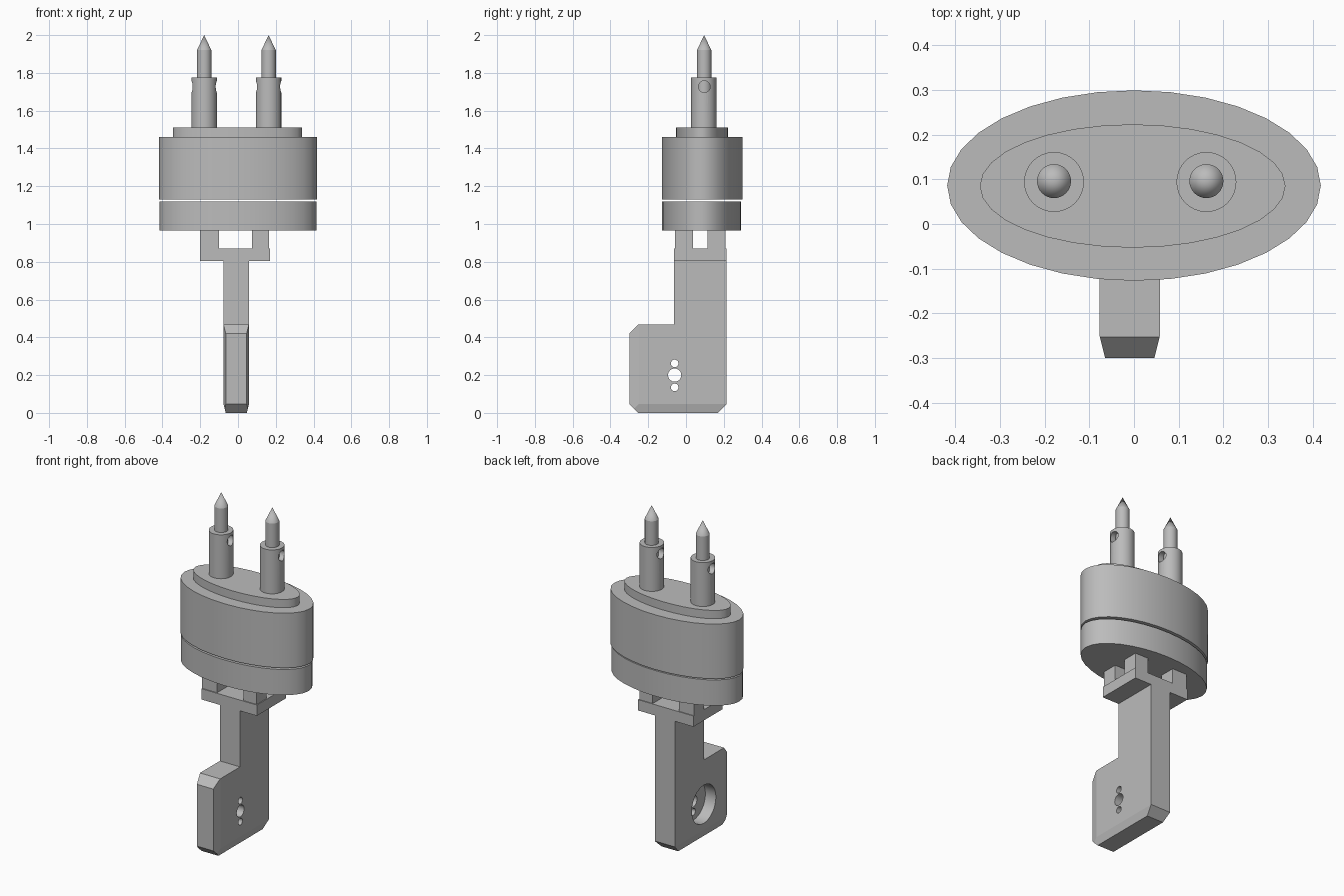
import bpy
import bmesh
from math import pi, radians
from mathutils import Matrix, Vector

cube = bpy.data.objects.get("Cube")
if cube:
    bpy.data.objects.remove(cube, do_unlink=True)

grey = bpy.data.materials.new("plain_grey")
grey.use_nodes = True
grey.diffuse_color = (0.5, 0.5, 0.5, 1)
grey.node_tree.nodes["Principled BSDF"].inputs["Base Color"].default_value = (0.5, 0.5, 0.5, 1)


def finish(name, bm, smooth=False):
    bmesh.ops.recalc_face_normals(bm, faces=bm.faces)
    mesh = bpy.data.meshes.new(name)
    bm.to_mesh(mesh)
    bm.free()
    mesh.materials.append(grey)
    obj = bpy.data.objects.new(name, mesh)
    bpy.context.collection.objects.link(obj)
    if smooth:
        activate(obj)
        bpy.ops.object.shade_smooth_by_angle(angle=radians(35))
    return obj


def activate(obj):
    bpy.ops.object.select_all(action="DESELECT")
    obj.select_set(True)
    bpy.context.view_layer.objects.active = obj


def box_mesh(low, high):
    low, high = Vector(low), Vector(high)
    bm = bmesh.new()
    bmesh.ops.create_cube(bm, size=1)
    bmesh.ops.scale(bm, vec=high - low, verts=bm.verts)
    bmesh.ops.translate(bm, vec=(low + high) / 2, verts=bm.verts)
    return bm


def oval(name, x, y, rx, ry, z0, z1, top=1.0, segments=32):
    """Upright elliptical cylinder, or a cone when top is 0."""
    bm = bmesh.new()
    bmesh.ops.create_cone(bm, cap_ends=True, segments=segments, radius1=1,
                          radius2=top, depth=z1 - z0)
    bmesh.ops.scale(bm, vec=(rx, ry, 1), verts=bm.verts)
    bmesh.ops.translate(bm, vec=(x, y, (z0 + z1) / 2), verts=bm.verts)
    return finish(name, bm, True)


def drill(obj, x0, x1, y, z, radius):
    """Cut a round hole along x from x0 to x1."""
    bm = bmesh.new()
    place = Matrix.Translation(((x0 + x1) / 2, y, z)) @ Matrix.Rotation(pi / 2, 4, "Y")
    bmesh.ops.create_cone(bm, cap_ends=True, segments=32, radius1=radius,
                          radius2=radius, depth=x1 - x0, matrix=place)
    cutter = finish("hole_cutter", bm)
    cutter.hide_render = True
    mod = obj.modifiers.new("hole", "BOOLEAN")
    mod.operation, mod.solver, mod.object = "DIFFERENCE", "EXACT", cutter
    activate(obj)
    bpy.ops.object.modifier_apply(modifier=mod.name)
    bpy.data.objects.remove(cutter, do_unlink=True)


# Oval housing: base, main body and raised top plate
oval("housing_base", 0, 0.083, 0.415, 0.209, 0.965, 1.12)
oval("housing_body", 0, 0.086, 0.418, 0.213, 1.13, 1.46)
oval("top_plate", -0.003, 0.085, 0.342, 0.138, 1.46, 1.51)

# Two pointed pins, each in a cross-drilled sleeve
for side, x in (("right", -0.179), ("left", 0.162)):
    sleeve = oval(side + "_sleeve", x, 0.094, 0.067, 0.067, 1.505, 1.775)
    drill(sleeve, x - 0.1, x + 0.1, 0.097, 1.727, 0.031)
    activate(sleeve)
    bpy.ops.object.shade_smooth_by_angle(angle=radians(35))
    oval(side + "_pin", x, 0.096, 0.038, 0.038, 1.52, 1.92)
    oval(side + "_pin_tip", x, 0.096, 0.038, 0.038, 1.92, 2.0, top=0)

# Square bracket plate with four posts under the housing
finish("bracket_plate", box_mesh((-0.2, -0.063, 0.805), (0.17, 0.215, 0.87)))
for x0, x1, side in ((-0.2, -0.1, "right"), (0.075, 0.165, "left")):
    for y0, y1, end in ((-0.057, 0.037, "front"), (0.115, 0.21, "back")):
        finish(f"{end}_{side}_post", box_mesh((x0, y0, 0.87), (x1, y1, 0.965)))

# Stem
finish("stem", box_mesh((-0.077, -0.063, 0.467), (0.058, 0.215, 0.805)))

# Foot block: chamfered corners and tapered front and bottom edges
foot_bm = box_mesh((-0.077, -0.3, 0.0), (0.058, 0.215, 0.467))
cuts = [
    ((0, -0.3, 0.42), (0, -1, 1)),
    ((0, -0.3, 0.047), (0, -1, -1)),
    ((0, 0.215, 0.047), (0, 1, -1)),
]
for x, out in ((-0.077, -1), (0.058, 1)):
    cuts.append(((x, -0.25, 0), (out, -0.25, 0)))
    cuts.append(((x, 0, 0.047), (out, 0, -0.25)))
for point, normal in cuts:
    geom = foot_bm.verts[:] + foot_bm.edges[:] + foot_bm.faces[:]
    cut = bmesh.ops.bisect_plane(foot_bm, geom=geom, plane_co=point,
                                 plane_no=Vector(normal).normalized(), clear_outer=True)
    rim = [e for e in cut["geom_cut"] if isinstance(e, bmesh.types.BMEdge)]
    bmesh.ops.contextual_create(foot_bm, geom=rim)
foot = finish("foot_block", foot_bm)

# Round recess on one side, with three holes through its floor
drill(foot, -0.2, -0.007, -0.06, 0.2, 0.115)
for z, radius in ((0.2, 0.035), (0.262, 0.02), (0.135, 0.02)):
    drill(foot, -0.2, 0.2, -0.06, z, radius)
activate(foot)
bpy.ops.object.shade_smooth_by_angle(angle=radians(12))
